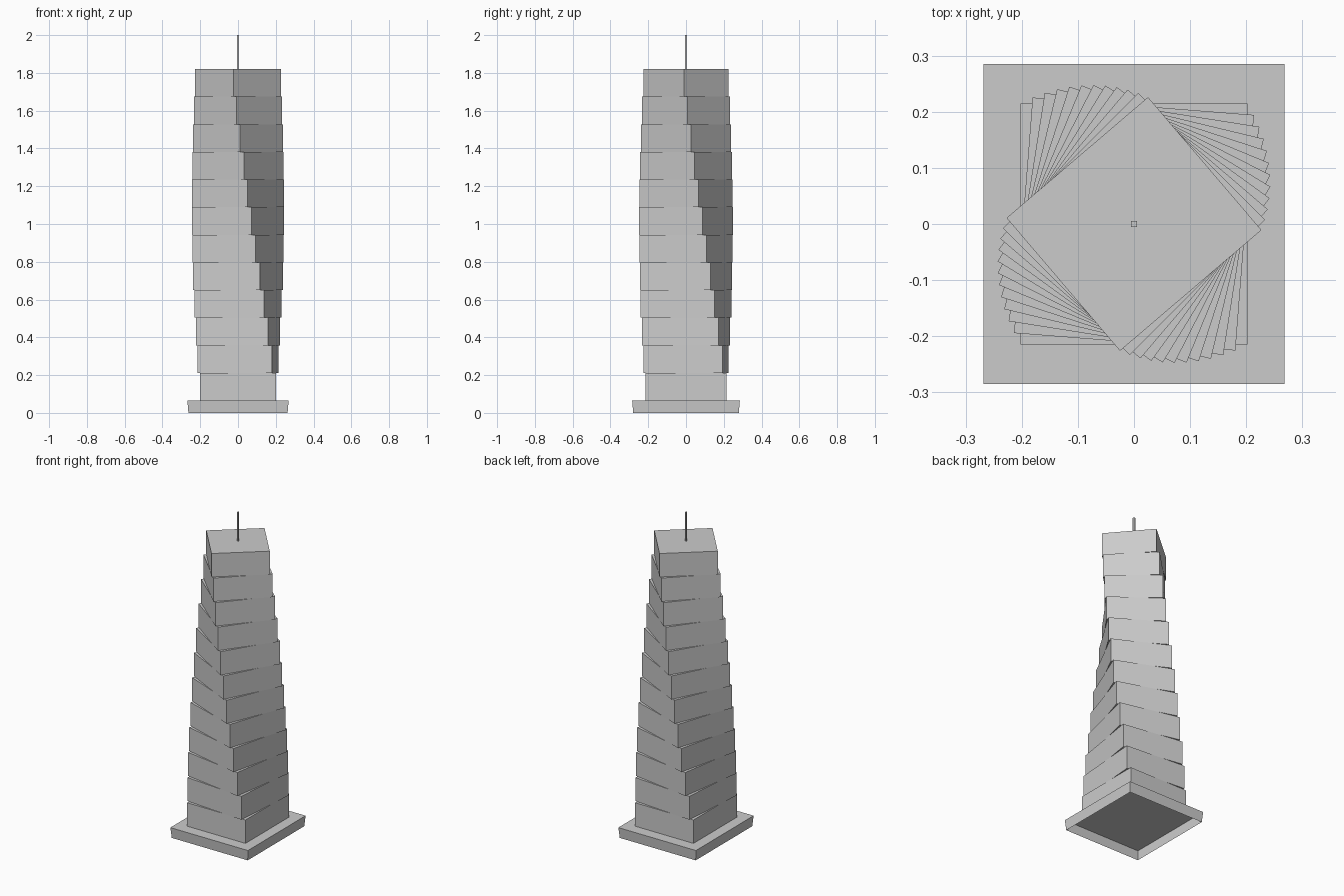
import bpy
import bmesh
from math import radians
from mathutils import Matrix

cube = bpy.data.objects.get("Cube")
if cube:
    bpy.data.objects.remove(cube, do_unlink=True)

# One plain colour for the whole tower
grey = bpy.data.materials.new("light_grey")
grey.use_nodes = True
grey.diffuse_color = (0.6, 0.6, 0.6, 1)
grey.node_tree.nodes["Principled BSDF"].inputs["Base Color"].default_value = (0.6, 0.6, 0.6, 1)


def block(name, half_x, half_y, z0, z1, turn=0.0, foot=1.0, open_bottom=False):
    """Box between two heights, turned about z; foot scales its lower face."""
    bm = bmesh.new()
    bmesh.ops.create_cube(bm, size=2)
    for v in bm.verts:
        low = v.co.z < 0
        s = foot if low else 1.0
        v.co = (v.co.x * half_x * s, v.co.y * half_y * s, z0 if low else z1)
    bm.normal_update()
    if open_bottom:
        floor = [f for f in bm.faces if f.normal.z < -0.9]
        bmesh.ops.delete(bm, geom=floor, context='FACES_ONLY')
    bm.transform(Matrix.Rotation(turn, 4, 'Z'))
    mesh = bpy.data.meshes.new(name)
    bm.to_mesh(mesh)
    bm.free()
    mesh.materials.append(grey)
    obj = bpy.data.objects.new(name, mesh)
    bpy.context.collection.objects.link(obj)
    return obj


HALF_X, HALF_Y = 0.202, 0.215
BASE_TOP, ROOF = 0.065, 1.82
TIERS = 12
step = (ROOF - BASE_TOP) / TIERS

# Hollow plinth, slightly narrower at the ground
block("plinth", 0.268, 0.285, 0, BASE_TOP, foot=0.98, open_bottom=True)

# Stacked storeys, each smaller and turned further clockwise
for i in range(TIERS):
    size = 1 - 0.25 * i / TIERS
    z = BASE_TOP + i * step
    block(f"storey_{i + 1}", HALF_X * size, HALF_Y * size, z, z + step, turn=radians(-4.5 * i))

# Mast on the roof
block("mast", 0.005, 0.005, ROOF, 2.0)
